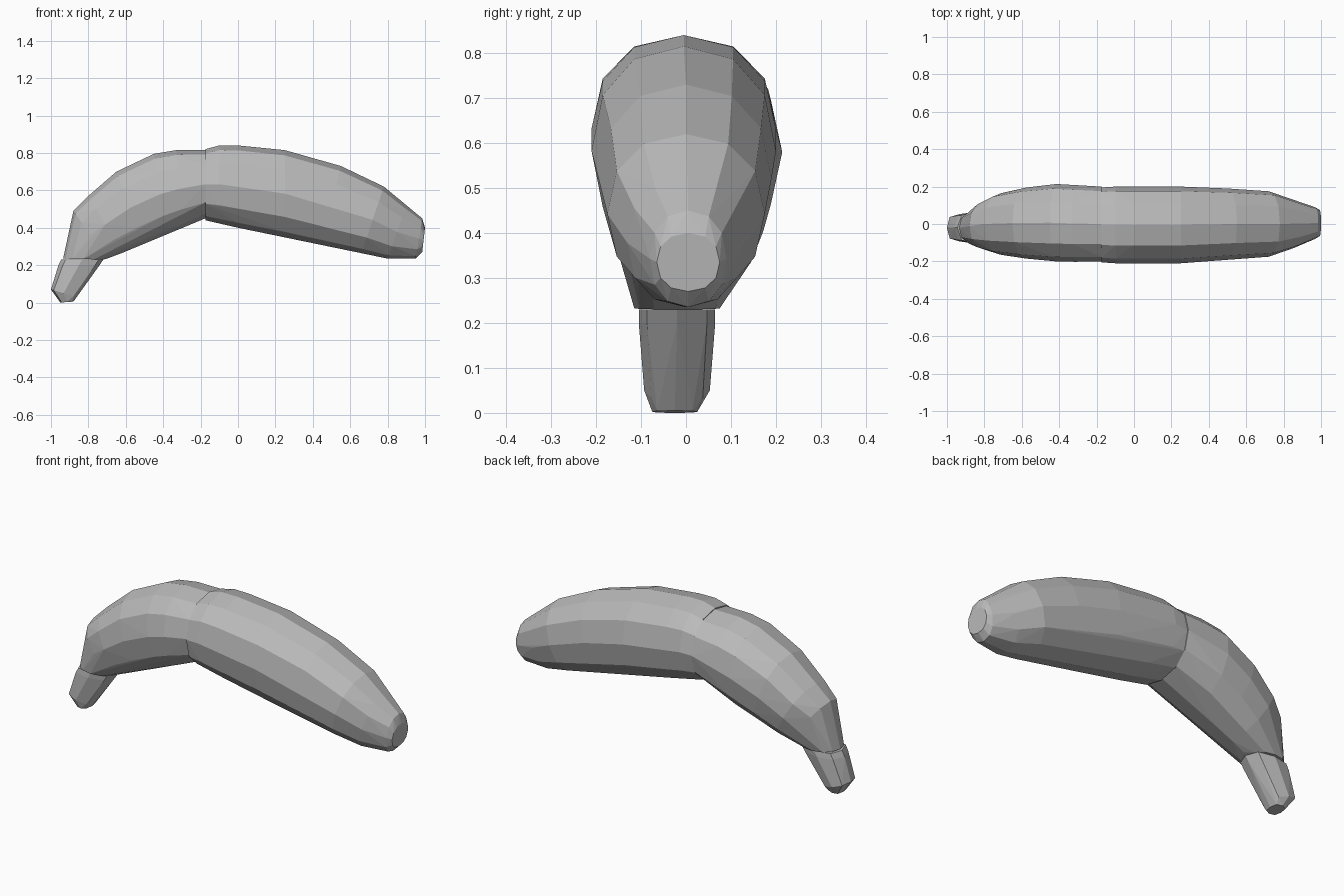
import bpy, bmesh
from math import sin, cos, tau, copysign
from mathutils import Vector

cube = bpy.data.objects.get("Cube")
if cube:
    bpy.data.objects.remove(cube)

grey = bpy.data.materials.new("plain grey")
grey.use_nodes = True
colour = (0.5, 0.5, 0.5, 1)
grey.diffuse_color = colour
grey.node_tree.nodes["Principled BSDF"].inputs["Base Color"].default_value = colour


def power(value, exponent):
    return copysign(abs(value) ** exponent, value)


def hull_part(name, sections, sides, squareness):
    """Convex faceted body around rings: low (x, z), high (x, z), half width, y centre."""
    bm = bmesh.new()
    for low, high, width, y in sections:
        low, high = Vector((low[0], y, low[1])), Vector((high[0], y, high[1]))
        centre, axis = (low + high) / 2, (high - low) / 2
        for i in range(sides):
            a = tau * i / sides
            side = Vector((0, width * power(sin(a), squareness), 0))
            bm.verts.new(centre + axis * power(cos(a), squareness) + side)
    result = bmesh.ops.convex_hull(bm, input=bm.verts)
    unused = {v for v in result["geom_interior"] + result["geom_unused"]
              if isinstance(v, bmesh.types.BMVert)}
    bmesh.ops.delete(bm, geom=list(unused), context='VERTS')
    bmesh.ops.dissolve_limit(bm, angle_limit=0.03, verts=bm.verts, edges=bm.edges)
    bmesh.ops.recalc_face_normals(bm, faces=bm.faces)
    mesh = bpy.data.meshes.new(name)
    bm.to_mesh(mesh)
    bm.free()
    mesh.materials.append(grey)
    obj = bpy.data.objects.new(name, mesh)
    bpy.context.collection.objects.link(obj)
    return obj


# Long half of the fruit, ending in the blunt tip
hull_part("fruit_tip_half", [
    ((-0.175, 0.44), (-0.175, 0.82), 0.20, -0.005),
    ((-0.10, 0.425), (-0.10, 0.84), 0.205, -0.005),
    ((0.0, 0.40), (0.0, 0.84), 0.205, -0.005),
    ((0.25, 0.35), (0.25, 0.815), 0.205, -0.005),
    ((0.45, 0.31), (0.55, 0.73), 0.19, 0),
    ((0.66, 0.265), (0.78, 0.62), 0.175, 0),
    ((0.80, 0.235), (0.90, 0.52), 0.13, 0),
    ((0.95, 0.235), (0.985, 0.45), 0.085, 0.005),
    ((0.985, 0.27), (1.0, 0.40), 0.07, 0.005),
], 12, 0.9)

# Short half, bending down to the stem
hull_part("fruit_stem_half", [
    ((-0.175, 0.45), (-0.175, 0.815), 0.20, 0),
    ((-0.30, 0.40), (-0.33, 0.815), 0.205, 0.003),
    ((-0.38, 0.365), (-0.45, 0.795), 0.207, 0.007),
    ((-0.50, 0.315), (-0.65, 0.70), 0.19, 0.005),
    ((-0.62, 0.265), (-0.80, 0.57), 0.165, 0),
    ((-0.70, 0.235), (-0.88, 0.49), 0.13, -0.01),
    ((-0.72, 0.23), (-0.935, 0.235), 0.095, -0.02),
], 12, 0.9)

# Tapered stem
hull_part("stem", [
    ((-0.72, 0.23), (-0.945, 0.23), 0.085, -0.02),
    ((-0.74, 0.20), (-0.96, 0.20), 0.085, -0.02),
    ((-0.865, 0.03), (-1.0, 0.07), 0.073, -0.02),
    ((-0.88, 0.005), (-0.95, 0.0), 0.05, -0.025),
], 8, 0.7)
